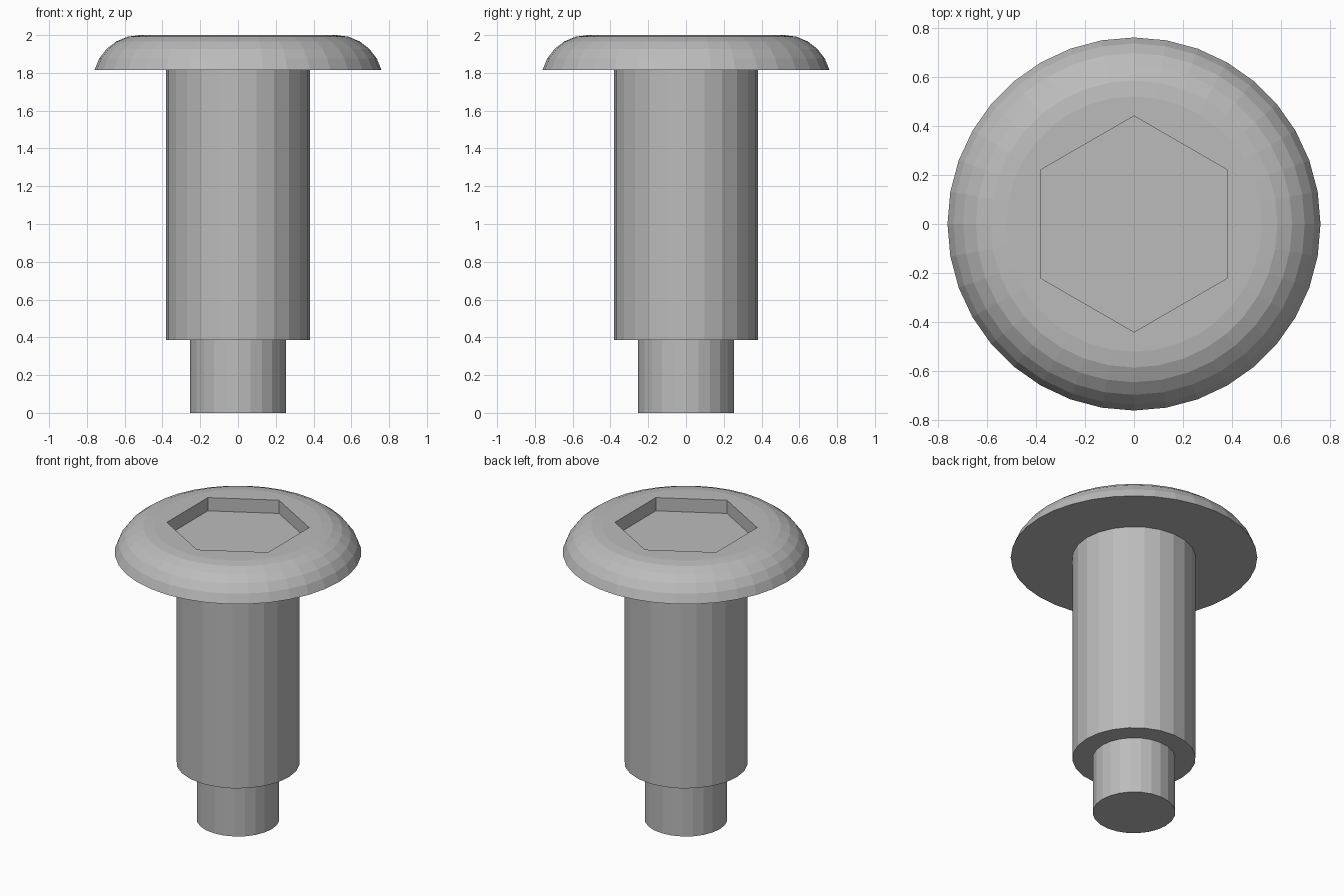
import bpy
import bmesh
from math import sin, cos, pi, radians

if "Cube" in bpy.data.objects:
    bpy.data.objects.remove(bpy.data.objects["Cube"])

GREY = (0.5, 0.5, 0.5, 1.0)
steel = bpy.data.materials.new("plain_grey")
steel.use_nodes = True
steel.diffuse_color = GREY
steel.node_tree.nodes["Principled BSDF"].inputs["Base Color"].default_value = GREY


def lathe(name, profile, sides, turn=0.0, cap_top=True):
    """Stack rings of (radius, z), from bottom to top, into a flat-faced solid."""
    bm = bmesh.new()
    angles = [turn + 2 * pi * i / sides for i in range(sides)]
    rings = [[bm.verts.new((r * cos(a), r * sin(a), z)) for a in angles]
             for r, z in profile]
    for low, high in zip(rings, rings[1:]):
        for i in range(sides):
            j = (i + 1) % sides
            bm.faces.new((low[i], low[j], high[j], high[i]))
    bm.faces.new(rings[0][::-1])
    if cap_top:
        bm.faces.new(rings[-1])
    mesh = bpy.data.meshes.new(name)
    bm.to_mesh(mesh)
    bm.free()
    mesh.materials.append(steel)
    obj = bpy.data.objects.new(name, mesh)
    bpy.context.collection.objects.link(obj)
    return obj


# Threadless end pin and shoulder
lathe("end_pin", [(0.255, 0), (0.255, 0.385)], 24, cap_top=False)
lathe("shoulder", [(0.38, 0.385), (0.38, 1.815)], 24, cap_top=False)

# Rounded button head: an arc that meets the flat top smoothly
ARC = 0.248
steps = [radians(14.7 + 75.3 * i / 5) for i in range(6)]
dome = [(0.52 + ARC * cos(a), 2.0 - ARC + ARC * sin(a)) for a in steps]
head = lathe("button_head", dome, 36)

# Hexagonal drive socket cut into the head
cutter = lathe("socket_cutter", [(0.44, 1.91), (0.44, 2.1)], 6, turn=pi / 2)
cutter.hide_render = True
cut = head.modifiers.new("hex_socket", 'BOOLEAN')
cut.operation = 'DIFFERENCE'
cut.solver = 'EXACT'
cut.object = cutter
bpy.context.view_layer.objects.active = head
bpy.ops.object.modifier_apply(modifier=cut.name)
bpy.data.objects.remove(cutter)
